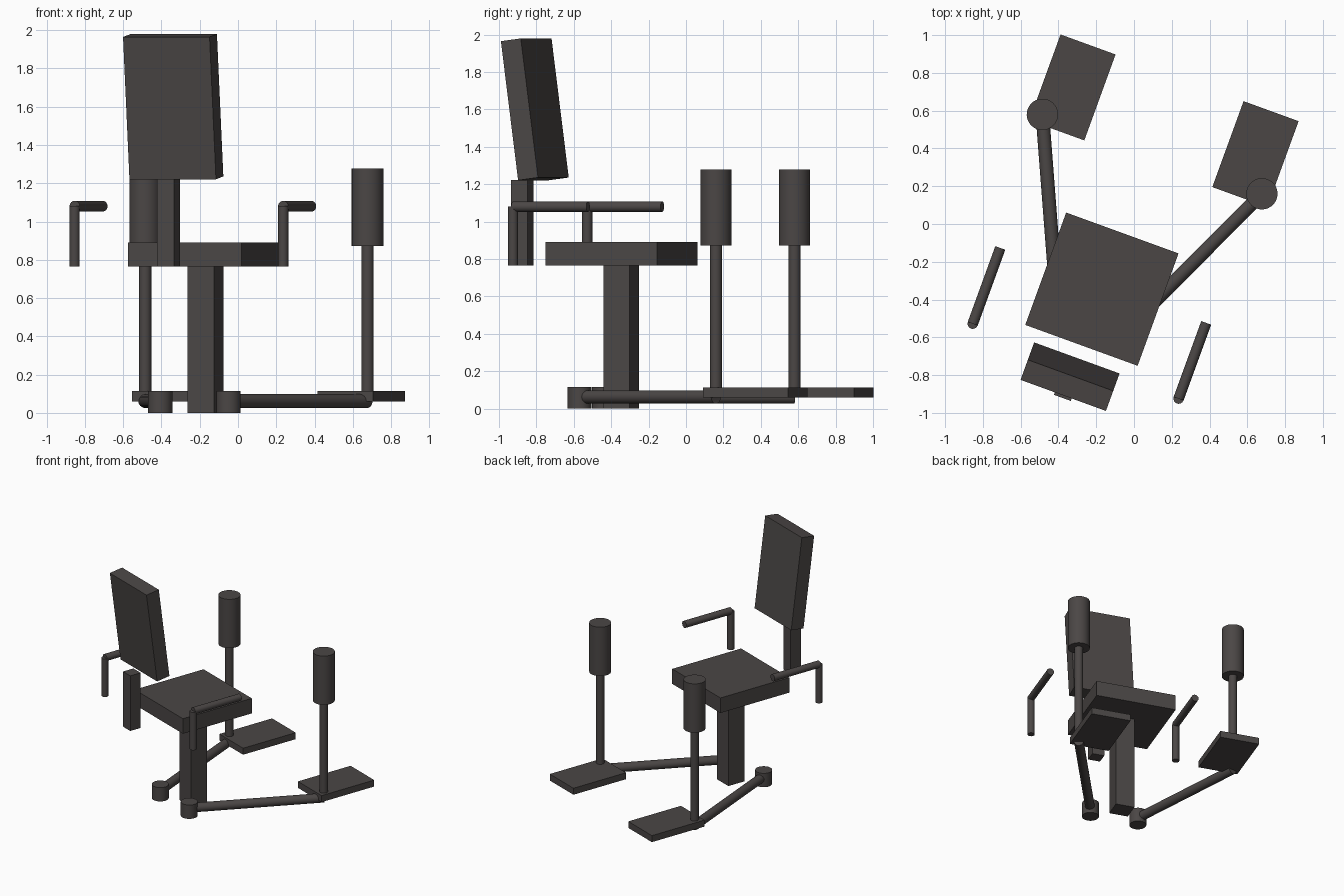
import bpy
from math import radians
from mathutils import Matrix, Vector

cube = bpy.data.objects.get("Cube")
if cube:
    bpy.data.objects.remove(cube, do_unlink=True)

# Single dark grey finish
COLOR = (0.07, 0.062, 0.06, 1)
grey = bpy.data.materials.new("dark_grey")
grey.use_nodes = True
grey.diffuse_color = COLOR
grey.node_tree.nodes["Principled BSDF"].inputs["Base Color"].default_value = COLOR

# The machine is turned about the centre of its seat
TURN = Matrix.Translation((-0.17, -0.345, 0)) @ Matrix.Rotation(radians(-20), 4, 'Z')


def finish(name, matrix):
    ob = bpy.context.object
    ob.name = ob.data.name = name
    ob.data.materials.append(grey)
    ob.matrix_world = TURN @ matrix
    return ob


def box(name, center, size, tilt=0):
    bpy.ops.mesh.primitive_cube_add(size=1)
    bpy.context.object.data.transform(Matrix.Diagonal((*size, 1)))
    return finish(name, Matrix.Translation(center) @ Matrix.Rotation(radians(tilt), 4, 'X'))


def rod(name, start, end, radius):
    start, end = Vector(start), Vector(end)
    axis = end - start
    bpy.ops.mesh.primitive_cylinder_add(vertices=32, radius=radius, depth=axis.length)
    bpy.ops.object.shade_smooth_by_angle(angle=radians(40))
    turn = axis.to_track_quat('Z', 'Y').to_matrix().to_4x4()
    return finish(name, Matrix.Translation((start + end) / 2) @ turn)


def local(x, y):
    return TURN.inverted() @ Vector((x, y, 0))


# Seat, pedestal and backrest
box("seat", (0, 0, 0.828), (0.633, 0.633, 0.125))
box("seat_pedestal", (0, 0, 0.383), (0.148, 0.148, 0.765))
box("backrest_support", (0, -0.565, 0.994), (0.095, 0.095, 0.458))
box("backrest", (0, -0.493, 1.6), (0.481, 0.114, 0.75), tilt=7.5)

# Swinging leg levers, each posed differently
levers = (("left", 1, local(0.677, 0.16), local(0.643, 0.37)),
          ("right", -1, local(-0.485, 0.58), local(-0.326, 0.723)))
for side, s, post, plate in levers:
    # Armrest
    x = 0.58 * s
    rod(side + "_armrest_post", (x, -0.406, 0.765), (x, -0.406, 1.08), 0.027)
    rod(side + "_armrest", (x, -0.406, 1.08), (x, 0.021, 1.08), 0.028)
    # Pivot and lever
    px, py = 0.19 * s, -0.17
    rod(side + "_pivot", (px, py, 0), (px, py, 0.115), 0.064)
    rod(side + "_lever", (px, py, 0.062), (post.x, post.y, 0.062), 0.036)
    # Foot plate, upright and leg pad
    box(side + "_foot_plate", (plate.x, plate.y, 0.087), (0.31, 0.484, 0.054))
    rod(side + "_upright", (post.x, post.y, 0.06), (post.x, post.y, 0.875), 0.032)
    rod(side + "_leg_pad", (post.x, post.y, 0.872), (post.x, post.y, 1.278), 0.083)
